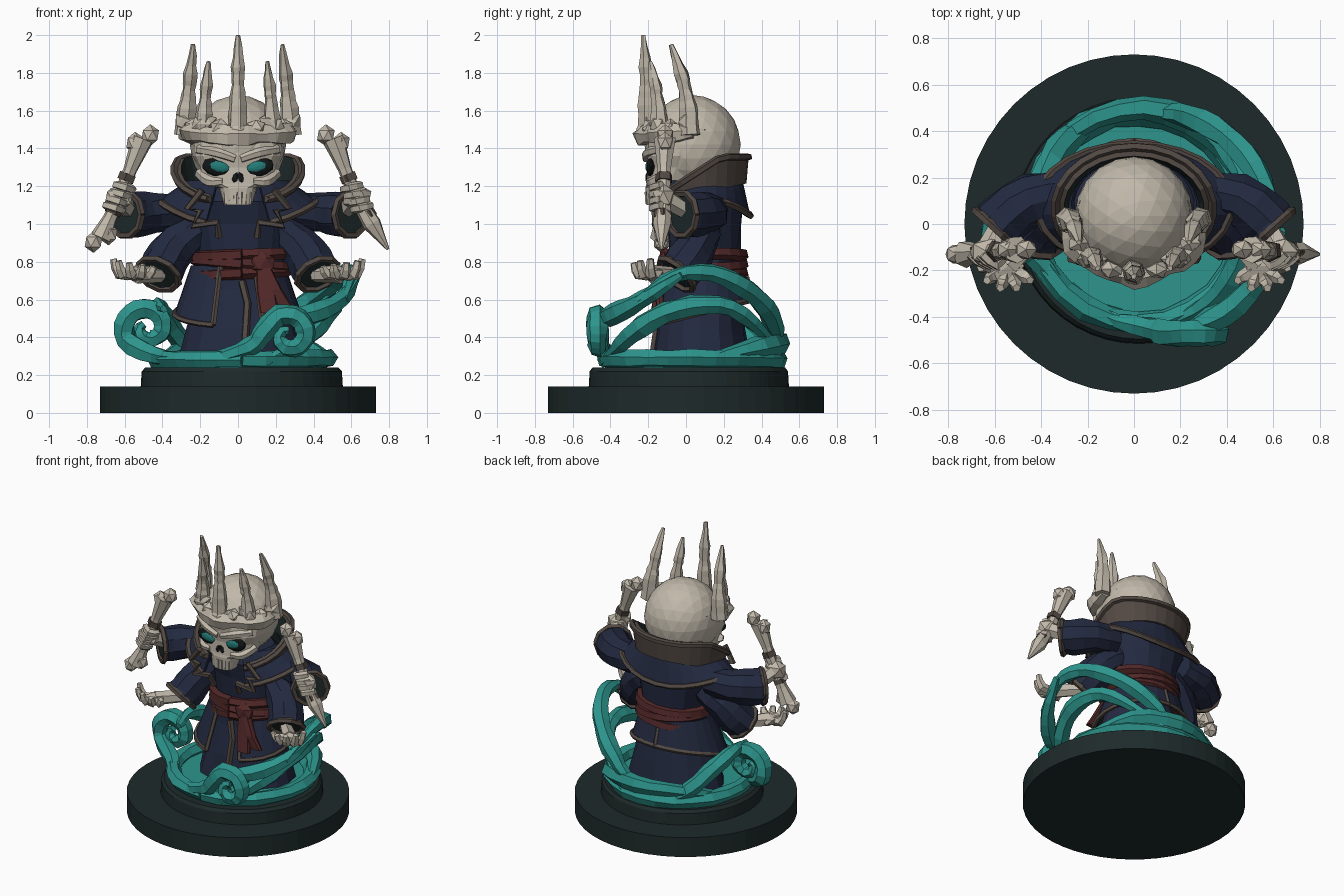
import bpy, bmesh, math, random
from mathutils import Vector, Matrix

random.seed(4)
if "Cube" in bpy.data.objects:
    bpy.data.objects.remove(bpy.data.objects["Cube"], do_unlink=True)


def material(name, r, g, b):
    m = bpy.data.materials.new(name)
    m.use_nodes = True
    m.diffuse_color = (r, g, b, 1)
    bsdf = next(n for n in m.node_tree.nodes if n.type == 'BSDF_PRINCIPLED')
    bsdf.inputs["Base Color"].default_value = (r, g, b, 1)
    return m


BONE = material("bone", .53, .48, .40)
TEAL = material("spirit teal", .026, .3, .265)
EYE = material("eye teal", .016, .2, .19)
NAVY = material("navy cloth", .017, .023, .052)
TRIM = material("brown trim", .085, .066, .056)
RED = material("dark red sash", .085, .021, .021)
STONE = material("dark stone", .013, .023, .023)
BLACK = material("hollow black", .006, .008, .008)
SIDES = ((1, "left"), (-1, "right"))


def finish(name, bm, *materials):
    mesh = bpy.data.meshes.new(name)
    bm.to_mesh(mesh)
    bm.free()
    for m in materials:
        mesh.materials.append(m)
    obj = bpy.data.objects.new(name, mesh)
    bpy.context.scene.collection.objects.link(obj)
    return obj


def skin(bm, rows):
    # Joins closed rows of vertices and caps both ends; returns the last cap
    n = len(rows[0])
    for a, b in zip(rows, rows[1:]):
        for i in range(n):
            bm.faces.new((a[i], a[(i + 1) % n], b[(i + 1) % n], b[i]))
    bm.faces.new(rows[0][::-1])
    return bm.faces.new(rows[-1])


def smooth_path(points, steps):
    points = [Vector(p) for p in points]
    ext = [2 * points[0] - points[1]] + points + [2 * points[-1] - points[-2]]
    path = []
    for a, b, c, d in zip(ext, ext[1:], ext[2:], ext[3:]):
        for t in (k / steps for k in range(steps)):
            path.append(b + (c - a) * t / 2 + (a - b * 2.5 + c * 2 - d / 2) * t * t
                        + (b * 3 - a - c * 3 + d) * t ** 3 / 2)
    return path + [points[-1]]


def tube(name, points, radii, mat, sides=6, steps=3, end=None, jitter=0):
    # Tapered tube along a path; end is an optional material for the last cap
    path = smooth_path(points, steps)
    bm = bmesh.new()
    rows, normal = [], None
    for i, p in enumerate(path):
        tangent = (path[min(i + 1, len(path) - 1)] - path[max(i - 1, 0)]).normalized()
        normal = tangent.orthogonal() if normal is None else normal - tangent * normal.dot(tangent)
        normal.normalize()
        across = tangent.cross(normal)
        f = i / (len(path) - 1) * (len(radii) - 1)
        k = min(int(f), len(radii) - 2)
        r = radii[k] + (radii[k + 1] - radii[k]) * (f - k)
        rows.append([bm.verts.new(p + (normal * math.cos(t) + across * math.sin(t))
                                  * (r + random.uniform(-jitter, jitter)))
                     for t in (j * math.tau / sides for j in range(sides))])
    cap = skin(bm, rows)
    if end:
        cap.material_index = 1
        return finish(name, bm, mat, end)
    return finish(name, bm, mat)


def cord(name, points, r, mat):
    return tube(name, points, [r, r], mat, sides=5, steps=1)


def loft(name, rings, mat, sides=16, power=2, jitter=0):
    # Stacked rounded sections given as (z, cx, cy, rx, ry)
    def bend(v):
        return math.copysign(abs(v) ** (2 / power), v)
    bm = bmesh.new()
    rows = [[bm.verts.new((cx + rx * bend(math.sin(t)) + random.uniform(-jitter, jitter),
                           cy - ry * bend(math.cos(t)) + random.uniform(-jitter, jitter), z))
             for t in (i * math.tau / sides for i in range(sides))]
            for z, cx, cy, rx, ry in rings]
    skin(bm, rows)
    return finish(name, bm, mat)


def blob(name, loc, size, mat, detail=1, turn=0):
    bm = bmesh.new()
    bmesh.ops.create_icosphere(bm, subdivisions=detail, radius=1, matrix=Matrix.Translation(loc)
                               @ Matrix.Rotation(turn, 4, 'Y') @ Matrix.Diagonal((*size, 1)))
    return finish(name, bm, mat)


def shell(name, start, low, high, mat, thick=.02, n=22):
    # Open-fronted cloth wall; low and high map an angle to (z, cy, rx, ry)
    bm = bmesh.new()
    grid = []
    for k in range(4):
        row = []
        for i in range(n + 1):
            a = start + (math.tau - 2 * start) * i / n
            z, cy, rx, ry = (u + (v - u) * k / 3 for u, v in zip(low(a), high(a)))
            row.append(bm.verts.new((rx * math.sin(a), cy - ry * math.cos(a), z)))
        grid.append(row)
    points = [[v.co.copy() for v in row] for row in grid]
    for a, b in zip(grid, grid[1:]):
        for i in range(n):
            bm.faces.new((a[i], a[i + 1], b[i + 1], b[i]))
    mod = finish(name, bm, mat, STONE).modifiers.new("thickness", 'SOLIDIFY')
    mod.thickness, mod.offset, mod.material_offset = thick, -1, 1
    return points


def flip(s, points):
    return [(s * x, y, z) for x, y, z in points]


def orbit(start, stop, r0, r1, heights):
    # Path around the figure; angles run from the front towards +x
    points = []
    for i, z in enumerate(heights):
        f = i / (len(heights) - 1)
        a, r = math.radians(start + (stop - start) * f), r0 + (r1 - r0) * f
        points.append((.02 + r * math.sin(a), .03 - r * math.cos(a), z))
    return points


def spiral(x, y, z, r, start):
    # Inward curl, turning over the top
    return [(x + r * (1 - k / 10) * math.cos(a), y, z + r * (1 - k / 10) * math.sin(a))
            for k, a in ((k, math.radians(start - k * 55)) for k in range(9))]


# Round base
loft("base", [(z, 0, 0, .73, .73) for z in (0, .14)], STONE, 48)
loft("base_step", [(.14, .02, .015, .535, .53), (.22, .02, .015, .53, .525),
                   (.24, .02, .015, .51, .51)], STONE, 48)

# Swirling spirit water
loft("water_floor", [(z, .02, .02, .45, .45) for z in (.235, .262)], TEAL, 24)
tube("water_ring", orbit(0, 360, .455, .455, [.285] * 25), [.05, .05, .06, .05, .05], TEAL,
     steps=1, jitter=.008)
WAVE = [.02, .06, .055, .045, .02]
for name, path in (
        ("tall_hook", orbit(178, 62, .45, .61, (.28, .44, .57, .67, .74, .73, .6))),
        ("side_wave", orbit(15, 165, .48, .48, (.27, .37, .5, .57, .56, .43, .28))),
        ("front_wave", orbit(20, 85, .52, .62, (.49, .52, .6, .73))),
        ("left_crest", orbit(-160, -70, .46, .44, (.27, .37, .5, .57, .55))),
        ("back_wave", orbit(100, 255, .48, .46, (.28, .35, .37, .36, .28))),
        ("front_curl", orbit(-45, 5, .42, .48, (.27, .29, .35)) + spiral(.27, -.47, .41, .13, 170)),
        ("left_curl", orbit(-10, -70, .42, .48, (.27, .28, .3)) + spiral(-.48, -.03, .45, .13, 210))):
    tube("water_" + name, path, WAVE, TEAL, jitter=.006)

# Robe body, coat skirt and their trim
loft("robe", [(.24, .02, .08, .34, .27), (.45, .02, .08, .29, .235), (.65, .02, .09, .24, .195),
              (.86, .02, .1, .23, .19), (1, .01, .1, .25, .2), (1.12, 0, .09, .29, .22),
              (1.2, 0, .08, .2, .17)], NAVY, jitter=.008)
coat = shell("coat_skirt", .38,
             lambda a: (.53 - .07 * math.cos(a), .08, .335 + .02 * math.cos(a), .275),
             lambda a: (.78, .1, .25, .205), NAVY)
cord("coat_hem", coat[0], .016, TRIM)
cord("coat_edge_left", [row[0] for row in coat], .016, TRIM)
cord("coat_edge_right", [row[-1] for row in coat], .016, TRIM)
cord("coat_back_seam", [(0, .32, .72), (0, .357, .59)], .014, TRIM)
cord("robe_front_trim", [(.02, -.115, .7), (.05, -.135, .58), (.03, -.18, .27)], .021, TRIM)

# Sash with knot and tails
for i, tilt in enumerate((.015, -.02, .01)):
    loop = [(.02 + .245 * math.sin(t), .095 - .205 * math.cos(t),
             .74 + i * .048 + tilt * math.sin(t)) for t in (k * math.pi / 10 for k in range(21))]
    cord(f"sash_wrap_{i}", loop, .034, RED)
blob("sash_knot", (.13, -.115, .79), (.075, .04, .065), RED)
for name, x, y, z in (("long", .165, -.17, .53), ("short", .24, -.14, .56)):
    loft("sash_tail_" + name, [(z, x, y, .05, .018), (.65, (x + .13) / 2, -.14, .05, .025),
                               (.79, .13, -.11, .035, .03)], RED, 8, 4)

# Shoulder mantle, high collar and lapels
mantle = shell("mantle", .42,
               lambda a: (1.07 - .055 * math.cos(2 * a) - .03 * math.cos(a), .08, .42, .26),
               lambda a: (1.23, .08, .27, .22), NAVY)
cord("mantle_hem", mantle[0], .02, TRIM)
collar = shell("collar", .5,
               lambda a: (1.16 - .055 * math.cos(a), .07, .31, .25),
               lambda a: (min(1.355, 1.28 - .17 * math.cos(a)), .07, .34, .262), TRIM, .04)
cord("collar_rim", collar[-1], .02, TRIM)
for s, side in SIDES:
    cord("lapel_trim_" + side, flip(s, [(.19, -.17, 1.18), (.27, -.15, 1.08), (.2, -.165, 1.07),
                                        (.24, -.16, .99), (.11, -.165, 1.01), (.1, -.13, .93)]),
         .02, TRIM)

# Skull
blob("cranium", (0, .035, 1.42), (.255, .255, .262), BONE, 3)
loft("skull_face", [(1.1, 0, -.14, .075, .07), (1.19, 0, -.13, .1, .085),
                    (1.21, 0, -.09, .185, .12), (1.3, 0, -.05, .21, .155),
                    (1.36, 0, -.04, .24, .175), (1.5, 0, 0, .25, .2)], BONE, 16, 2.6)
for s, side in SIDES:
    blob("eye_socket_" + side, (s * .108, -.185, 1.3), (.085, .026, .05), BLACK, 2, -s * .2)
    blob("eye_" + side, (s * .1, -.2, 1.303), (.056, .015, .03), EYE, 2, -s * .2)
    blob("nostril_" + side, (s * .014, -.204, 1.245), (.018, .012, .034), BLACK, 1, -s * .3)
    tube("brow_" + side, flip(s, [(.015, -.21, 1.345), (.11, -.2, 1.377), (.21, -.135, 1.395)]),
         [.022, .027, .026], BONE)
    tube("cheekbone_" + side, flip(s, [(.08, -.195, 1.225), (.15, -.17, 1.225), (.205, -.09, 1.27)]),
         [.02, .03, .028], BONE)
    for k in range(3):
        x, y = s * (.013 + k * .025), k * .01 - .206
        tube(f"tooth_{side}_{k}", [(x, y, 1.17), (x, y, 1.105)], [.015, .01], BONE, 5, 1)


# Crown: knobbly band with five spikes
def spike(name, x, y, lean_x, lean_y, top, r):
    path = [(x + lean_x * f, y + lean_y * f * f, 1.47 + (top - 1.47) * f)
            for f in (0, .3, .5, .68, 1)]
    tube("crown_spike_" + name, path, [r, r * .9, r * .62, r * .68, .012], BONE, jitter=.004)


def brow_arc(a, r, z):
    return (r * math.sin(a), .03 - r * .87 * math.cos(a), z)


tube("crown_band", [brow_arc(k * .53, .28, 1.49 - .02 * math.cos(k * .53)) for k in range(-3, 4)],
     [.04, .06, .05, .06, .05, .06, .04], BONE, jitter=.012)
for k in range(-4, 5):
    blob(f"crown_lump_{k}", brow_arc(k * .36, .275, 1.53 - .025 * (k % 2)),
         (.055, .045, .075 - .02 * (k % 2)), BONE, turn=k)
blob("crown_gem", (0, -.24, 1.48), (.045, .025, .06), BONE)
spike("middle", 0, -.205, 0, -.02, 2, .055)
for s, side in SIDES:
    spike("outer_" + side, s * .285, .02, s * -.05, -.1, 1.95, .056)
    spike("inner_" + side, s * .19, -.14, s * -.035, -.05, 1.86, .05)

# Two pairs of arms
for s, side in SIDES:
    for level, path in (("upper", [(.28, .14, 1.07), (.44, .11, 1.06), (.55, .03, 1.05), (.595, -.02, 1.05)]),
                        ("lower", [(.2, .1, .98), (.32, .06, .89), (.39, 0, .79), (.42, -.05, .735)])):
        path = flip(s, path)
        tube(f"{level}_sleeve_{side}", path, [.09, .11, .12, .12], NAVY, 9, 2, STONE, .008)
        tip = Vector(path[-1])
        turn = (tip - Vector(path[-2])).to_track_quat('Z', 'Y')
        cord(f"{level}_cuff_{side}", [tip + turn @ Vector((math.cos(t), math.sin(t), 0)) * .115
                                      for t in (k * math.pi / 5 for k in range(11))], .02, TRIM)

    # Open palm with spread, upturned fingers
    palm = Vector((s * .54, -.18, .735))
    tube("lower_wrist_" + side, [(s * .41, -.04, .73), palm], [.04, .05], BONE)
    blob("palm_" + side, palm, (.075, .07, .04), BONE)
    for k in range(5):
        a = math.radians(85 - k * 34)
        reach = Vector((s * .12 * math.sin(a), -.1 * math.cos(a), 0))
        lift = Vector((0, 0, .08 - k * .01))
        tube(f"finger_{side}_{k}", [palm, palm + reach * .75, palm + reach + lift],
             [.03, .031, .018], BONE, 5, 2)

    # Clenched hand
    grip = Vector((s * .63, -.12, 1.14))
    tube("upper_wrist_" + side, [(s * .57, 0, 1.07), grip], [.045, .055], BONE)
    blob("fist_" + side, grip, (.085, .065, .075), BONE)
    for k in range(4):
        x, z = .665 - k * .018, 1.085 + k * .036
        tube(f"grip_finger_{side}_{k}", flip(s, [(x - .055, -.12, z - .01), (x - .02, -.175, z),
                                                 (x + .04, -.13, z + .015)]),
             [.022, .026, .022], BONE, 5, 2)

    # Held bones: a whole one, and one sharpened into a blade
    top = Vector((s * .505, -.11, 1.45))
    low = Vector((.795, -.13, .865) if s > 0 else (-.725, -.13, .925))
    tube("held_bone_" + side, [top, grip, low],
         [.06, .037, .037, .05, .008] if s > 0 else [.06, .037, .035, .038, .06], BONE, 7, 4)
    for end, where in ((top, "top"), (low, "low")):
        if s < 0 or where == "top":
            for k in (-1, 1):
                blob(f"bone_{where}_knob_{side}_{k}", end + Vector((k * .04, 0, -k * s * .02)),
                     (.052, .047, .058), BONE)
        cord(f"grip_wrap_{where}_{side}", [grip.lerp(end, f) for f in (.28, .4)], .047, TRIM)
